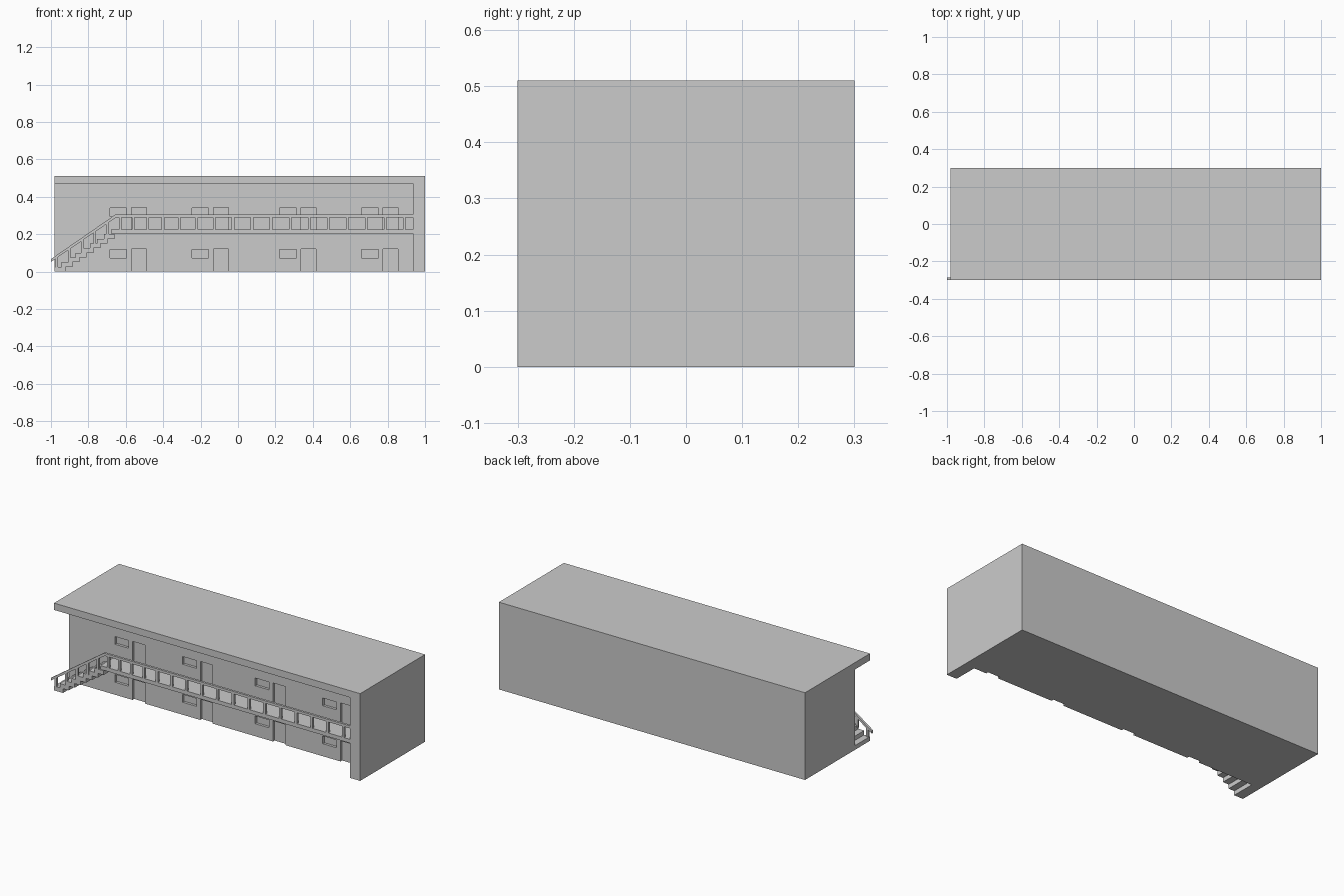
import bpy, bmesh, math
from mathutils import Matrix, Vector

if "Cube" in bpy.data.objects:
    bpy.data.objects.remove(bpy.data.objects["Cube"])


def boxes(name, spans):
    """One object made of boxes given as (x0, x1, y0, y1, z0, z1)."""
    bm = bmesh.new()
    for x0, x1, y0, y1, z0, z1 in spans:
        m = Matrix.Translation(((x0 + x1) / 2, (y0 + y1) / 2, (z0 + z1) / 2))
        m = m @ Matrix.Diagonal((x1 - x0, y1 - y0, z1 - z0, 1))
        bmesh.ops.create_cube(bm, size=1, matrix=m)
    return finish(name, bm)


def finish(name, bm):
    me = bpy.data.meshes.new(name)
    bm.to_mesh(me)
    bm.free()
    ob = bpy.data.objects.new(name, me)
    bpy.context.collection.objects.link(ob)
    return ob


def cut(target, cutter):
    mod = target.modifiers.new("cut", 'BOOLEAN')
    mod.operation = 'DIFFERENCE'
    mod.solver = 'EXACT'
    mod.object = cutter
    dg = bpy.context.evaluated_depsgraph_get()
    me = bpy.data.meshes.new_from_object(target.evaluated_get(dg))
    target.modifiers.clear()
    target.data = me
    bpy.data.objects.remove(cutter)


FRONT, WALL, LEFT, END = -0.3, -0.16, -0.98, 0.935
FLOOR0, FLOOR1 = 0.203, 0.225
RAIL0, RAIL1 = 0.289, 0.304
RAIL_BACK = FRONT + 0.013

# Building block with the covered walkway carved out of the front
building = boxes("building", [(LEFT, 1, FRONT, 0.3, 0, 0.51)])
cut(building, boxes("walkway_cutter", [(-1.2, END, -0.5, WALL, -0.1, 0.47)]))

# Recessed doors and windows, four rooms on each of two floors
openings = []
for x in (-0.685, -0.247, 0.223, 0.66):
    for base, z in ((-0.02, 0), (FLOOR1 - 0.003, 0.222)):
        openings.append((x, x + 0.09, WALL - 0.05, WALL + 0.015, z + 0.073, z + 0.118))
        openings.append((x + 0.115, x + 0.195, WALL - 0.05, WALL + 0.015, base, z + 0.12))
cut(building, boxes("opening_cutter", openings))

# Upper walkway floor
boxes("balcony_floor", [(-0.68, END, FRONT, WALL, FLOOR0, FLOOR1)])

# Balcony posts, closer together near the stairs
post_x = [-0.63, -0.56, -0.483, -0.401, -0.315, -0.222, -0.126]
post_x += [-0.027 + 0.1018 * i for i in range(10)]
boxes("balcony_posts", [(x - 0.007, x + 0.007, FRONT, RAIL_BACK, FLOOR1, RAIL0)
                        for x in post_x])

# Handrail: sloped over the stairs, then level along the balcony
profile = [(-1, 0.052), (-0.652, RAIL0), (END, RAIL0),
           (END, RAIL1), (-0.657, RAIL1), (-1, 0.067)]
bm = bmesh.new()
face = bm.faces.new([bm.verts.new((x, FRONT, z)) for x, z in profile])
ext = bmesh.ops.extrude_face_region(bm, geom=[face])
moved = [v for v in ext["geom"] if isinstance(v, bmesh.types.BMVert)]
bmesh.ops.translate(bm, verts=moved, vec=Vector((0, RAIL_BACK - FRONT, 0)))
bmesh.ops.recalc_face_normals(bm, faces=bm.faces[:])
finish("handrail", bm)

# Open stair treads
RUN, RISE = 0.0375, 0.025
boxes("stair_treads", [(LEFT + i * RUN, LEFT + i * RUN + 0.058, FRONT, WALL,
                        i * RISE, i * RISE + RISE) for i in range(8)])

# Stair posts from tread to sloped rail
posts = []
for x in (-0.97, -0.903, -0.833, -0.765, -0.698):
    step = math.floor((x - LEFT) / RUN)
    posts.append((x - 0.007, x + 0.007, FRONT, RAIL_BACK,
                  step * RISE + 0.01, 0.058 + (x + 1) * 0.685))
boxes("stair_posts", posts)
